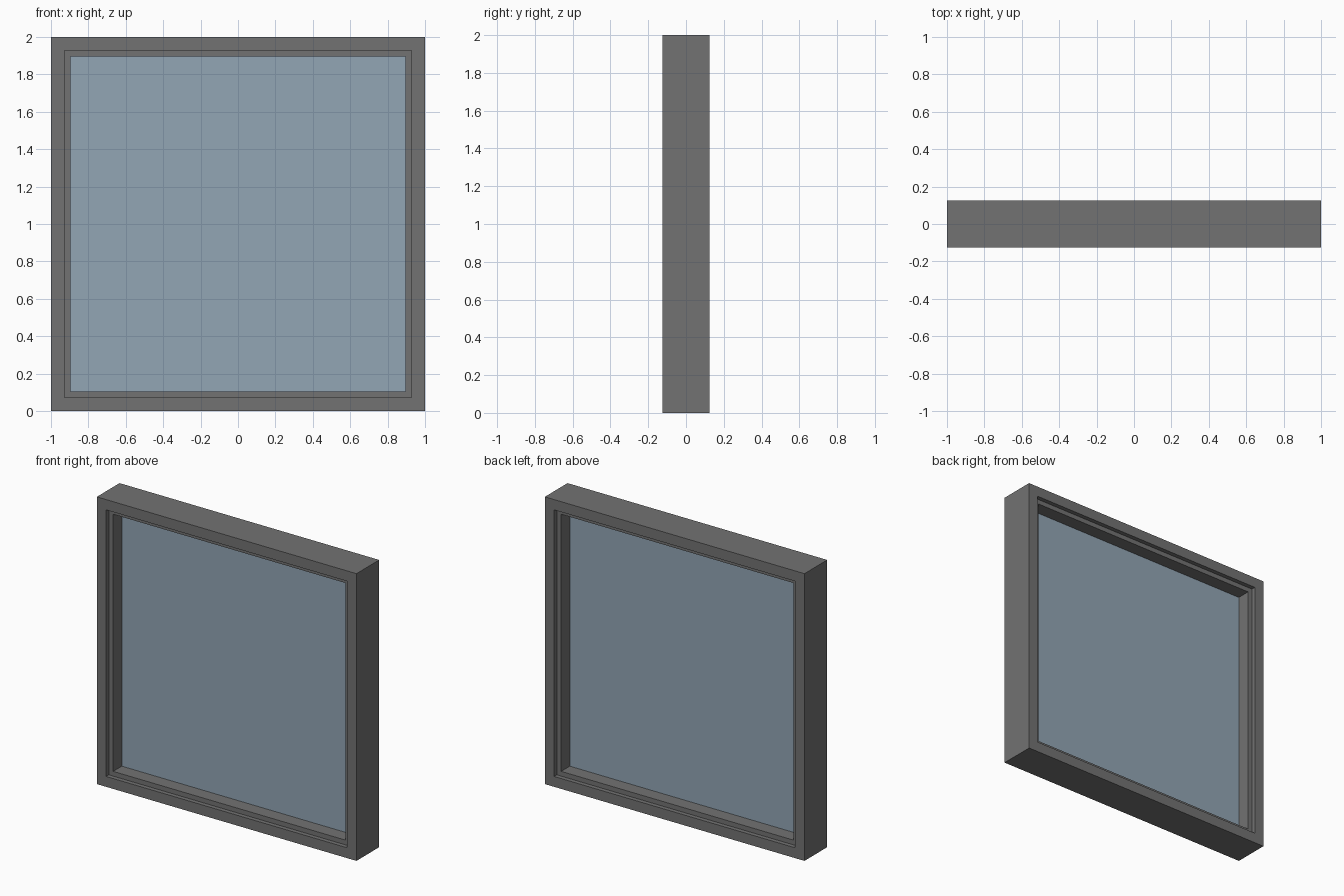
import bpy
import bmesh

if "Cube" in bpy.data.objects:
    bpy.data.objects.remove(bpy.data.objects["Cube"])

DEPTH = 0.125     # half depth of the frame
LIP = 0.095       # half depth of the recessed inner step
R_OUT, R_STEP, R_OPEN = 1.0, 0.928, 0.895
CORNERS = [(-1, -1), (1, -1), (1, 1), (-1, 1)]


def material(name, color):
    mat = bpy.data.materials.new(name)
    mat.diffuse_color = color
    mat.use_nodes = True
    mat.node_tree.nodes["Principled BSDF"].inputs["Base Color"].default_value = mat.diffuse_color
    return mat


def make_object(name, bm, mat):
    bmesh.ops.recalc_face_normals(bm, faces=bm.faces[:])
    mesh = bpy.data.meshes.new(name)
    bm.to_mesh(mesh)
    bm.free()
    mesh.materials.append(mat)
    obj = bpy.data.objects.new(name, mesh)
    bpy.context.collection.objects.link(obj)
    return obj


# Window frame: stepped section swept round the square with mitred corners
front = [(R_OUT, -DEPTH), (R_STEP, -DEPTH), (R_STEP, -LIP), (R_OPEN, -LIP)]
section = front + [(r, -y) for r, y in reversed(front)]
bm = bmesh.new()
rings = [[bm.verts.new((sx * r, y, 1 + sz * r)) for r, y in section]
         for sx, sz in CORNERS]
n = len(section)
for c in range(4):
    a, b = rings[c], rings[(c + 1) % 4]
    for i in range(n):
        j = (i + 1) % n
        bm.faces.new((a[i], a[j], b[j], b[i]))
make_object("window_frame", bm, material("dark_grey", (0.17, 0.17, 0.17, 1)))

# Glass pane: single sheet in the middle of the opening
bm = bmesh.new()
bm.faces.new([bm.verts.new((sx * R_OPEN, 0, 1 + sz * R_OPEN)) for sx, sz in CORNERS])
make_object("glass_pane", bm, material("blue_glass", (0.29, 0.38, 0.46, 1)))
